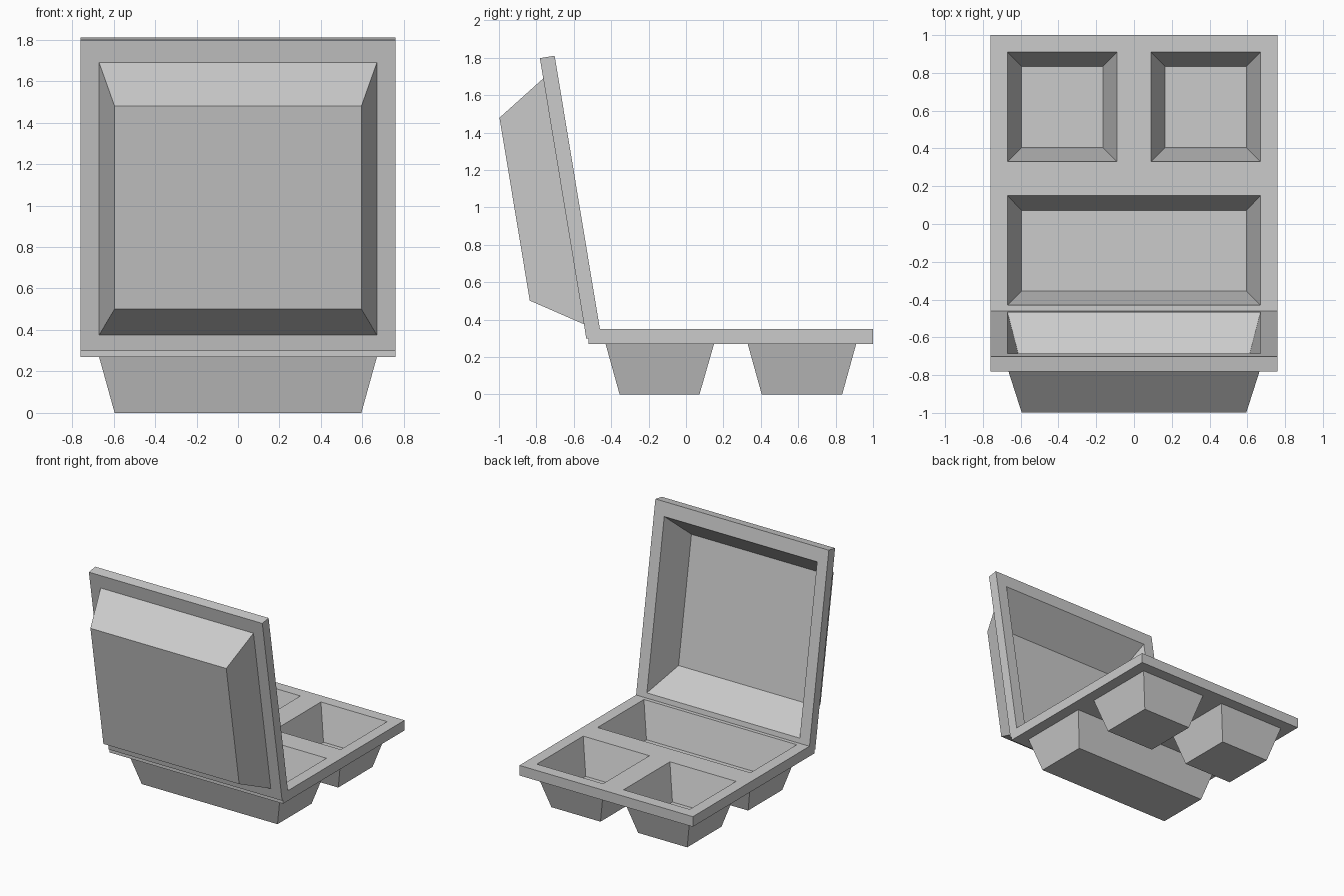
import bpy, bmesh, math

if "Cube" in bpy.data.objects:
    bpy.data.objects.remove(bpy.data.objects["Cube"])

HALF_W = 0.76      # half width of both rims
THICK = 0.08       # sheet thickness


def tray(name, y0, y1, wells, depth, side, location, tilt=0.0):
    """Flat rim with tapered wells, pressed from one sheet.
    wells: (opening, floor) rectangles as (x0, x1, y0, y1).
    side: +1 opens towards local +z, -1 towards local -z."""
    xs = sorted({-HALF_W, HALF_W} | {v for o, _ in wells for v in o[:2]})
    ys = sorted({y0, y1} | {v for o, _ in wells for v in o[2:]})
    bm = bmesh.new()
    grid = [[bm.verts.new((x, y, 0)) for x in xs] for y in ys]
    for j in range(len(ys) - 1):
        for i in range(len(xs) - 1):
            bm.faces.new((grid[j][i], grid[j][i + 1], grid[j + 1][i + 1], grid[j + 1][i]))

    # press each well out of the sheet
    for (a0, a1, b0, b1), (c0, c1, d0, d1) in wells:
        cells = [f for f in bm.faces
                 if a0 < f.calc_center_median().x < a1
                 and b0 < f.calc_center_median().y < b1
                 and all(abs(v.co.z) < 1e-6 for v in f.verts)]
        if len(cells) > 1:
            floor = bmesh.ops.dissolve_faces(bm, faces=cells, use_verts=False)["region"][0]
        else:
            floor = cells[0]
        bm.normal_update()
        bmesh.ops.inset_region(bm, faces=[floor], thickness=0.0, use_even_offset=False)
        for v in floor.verts:
            v.co.x = c0 + (v.co.x - a0) / (a1 - a0) * (c1 - c0)
            v.co.y = d0 + (v.co.y - b0) / (b1 - b0) * (d1 - d0)
            v.co.z = -side * depth

    # thicken the sheet straight towards the open side
    ext = bmesh.ops.extrude_face_region(bm, geom=bm.faces[:], use_keep_orig=True)
    moved = [g for g in ext["geom"] if isinstance(g, bmesh.types.BMVert)]
    bmesh.ops.translate(bm, verts=moved, vec=(0, 0, side * THICK))
    bmesh.ops.recalc_face_normals(bm, faces=bm.faces[:])

    mesh = bpy.data.meshes.new(name)
    bm.to_mesh(mesh)
    bm.free()
    obj = bpy.data.objects.new(name, mesh)
    obj.location = location
    obj.rotation_euler.x = tilt
    bpy.context.collection.objects.link(obj)
    return obj


# base: one wide well near the hinge, two square wells at the far end
base_wells = [
    ((-0.67, 0.67, -0.43, 0.15), (-0.595, 0.595, -0.355, 0.072)),
    ((-0.67, -0.09, 0.33, 0.91), (-0.595, -0.165, 0.405, 0.835)),
    ((0.09, 0.67, 0.33, 0.91), (0.165, 0.595, 0.405, 0.835)),
]
tray("base_tray", -0.522, 1.0, base_wells, 0.27, 1, (0, 0, 0.27))

# lid: a single large well, swung open just past upright
lid_wells = [((-0.67, 0.67, 0.078, 1.41), (-0.595, 0.595, 0.25, 1.241))]
tray("lid", 0.0, 1.52, lid_wells, 0.265, -1, (0, -0.533, 0.298), math.radians(99.4))
